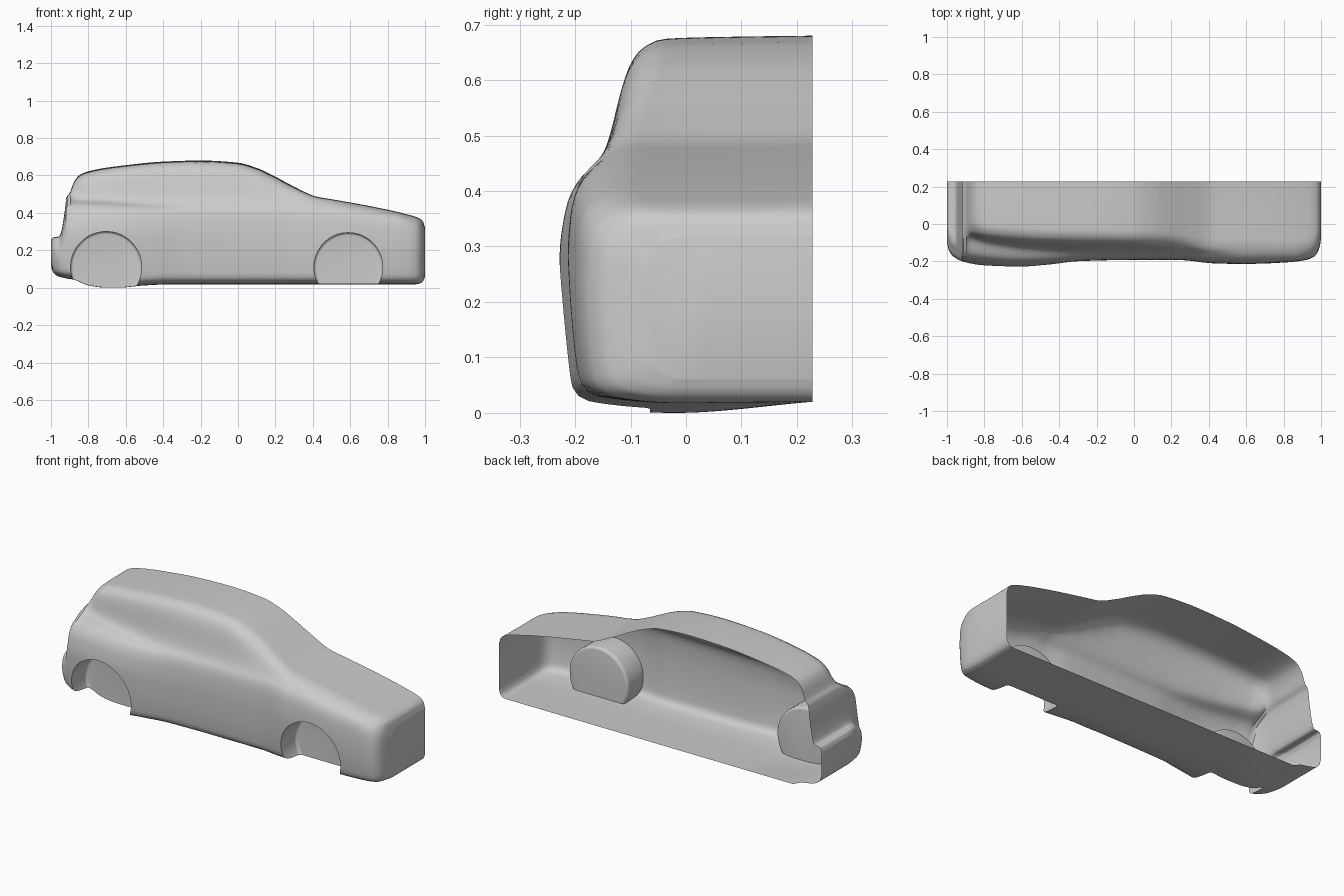
import bpy, bmesh, math

if "Cube" in bpy.data.objects:
    bpy.data.objects.remove(bpy.data.objects["Cube"])

YC = 0.228  # open centre plane of the half shell


def pchip(pts):
    """Smooth curve through (t, value) pairs that never overshoots."""
    t = [p[0] for p in pts]
    v = [p[1] for p in pts]
    n = len(t)
    h = [t[i + 1] - t[i] for i in range(n - 1)]
    d = [(v[i + 1] - v[i]) / h[i] for i in range(n - 1)]
    m = [d[0]] + [0.0] * (n - 2) + [d[-1]]
    for i in range(1, n - 1):
        if d[i - 1] * d[i] > 0:
            a, b = 2 * h[i] + h[i - 1], h[i] + 2 * h[i - 1]
            m[i] = (a + b) / (a / d[i - 1] + b / d[i])

    def f(x):
        x = min(max(x, t[0]), t[-1])
        i = 0
        while i < n - 2 and x > t[i + 1]:
            i += 1
        s = (x - t[i]) / h[i]
        return (v[i] * (1 + 2 * s) * (1 - s) ** 2 + h[i] * m[i] * s * (1 - s) ** 2
                + v[i + 1] * s * s * (3 - 2 * s) + h[i] * m[i + 1] * s * s * (s - 1))
    return f


# Lengthwise curves: roof line, underside, side width, belt height, belt and roof-edge widths
top = pchip([(-1, .25), (-.99, .268), (-.955, .275), (-.945, .30), (-.925, .42), (-.917, .485),
             (-.9, .505), (-.88, .56), (-.85, .60), (-.8, .622), (-.6, .655), (-.4, .674),
             (-.2, .68), (0, .668), (.1, .64), (.2, .593), (.3, .54), (.42, .487), (.5, .473),
             (.7, .437), (.9, .393), (.97, .37), (.99, .352), (1, .32)])
under = pchip([(-1, .12), (-.99, .085), (-.97, .065), (-.92, .05), (-.88, .043), (-.8, .012),
               (-.72, .001), (-.64, 0), (-.5, .012), (-.35, .018), (.95, .018), (.98, .026),
               (.993, .04), (1, .06)])
side = pchip([(-1, -.10), (-.99, -.14), (-.97, -.17), (-.94, -.19), (-.9, -.205), (-.8, -.221),
              (-.62, -.228), (-.45, -.216), (-.3, -.199), (0, -.192), (.25, -.193), (.42, -.21),
              (.6, -.214), (.8, -.206), (.9, -.196), (.95, -.182), (.98, -.155), (.993, -.12),
              (1, -.08)])
belt_z = pchip([(-1, .478), (-.8, .475), (-.6, .462), (-.4, .452), (0, .455), (.4, .455), (1, .44)])
belt_y = pchip([(-1, -.075), (-.98, -.125), (-.94, -.15), (-.915, -.12), (-.88, -.08), (-.8, -.098),
                (-.6, -.13), (-.3, -.15), (.1, -.155), (.4, -.16), (.6, -.18), (.85, -.18),
                (.95, -.155), (.98, -.125), (1, -.06)])
roof_y = pchip([(-1, -.045), (-.98, -.09), (-.94, -.12), (-.91, -.06), (-.88, -.035), (-.8, -.055),
                (-.5, -.08), (0, -.09), (.15, -.095), (.3, -.118), (.42, -.13), (.85, -.14),
                (.95, -.12), (.98, -.095), (1, -.04)])


def section(x, count):
    """Half cross-section of the body, from roof centre round to floor centre."""
    zt, zb, ys, yb, yr = top(x), under(x), side(x), belt_y(x), roof_y(x)
    bz = min(belt_z(x), zt - .035)
    gz = min(.28, zb + .6 * (bz - zb))
    drop = min(.03, (zt - bz) * .3)
    ylow = ys * .93
    pts = [(YC, zt), (.08, zt - .002), (yr + .045, zt - drop * .2), (yr, zt - drop), (yb, bz),
           (yb + .6 * (ys - yb), gz + .8 * (bz - gz)), (yb + .88 * (ys - yb), gz + .5 * (bz - gz)),
           (ys, gz), (ylow, zb + .045), (ylow + .009, zb + .026), (ylow + .035, zb + .012),
           (-.02, zb), (YC, max(zb, .02))]
    t = [0.0]
    for a, b in zip(pts, pts[1:]):
        t.append(t[-1] + math.dist(a, b))
    fy = pchip([(s, p[0]) for s, p in zip(t, pts)])
    fz = pchip([(s, p[1]) for s, p in zip(t, pts)])
    return [(x, fy(t[-1] * i / count), fz(t[-1] * i / count)) for i in range(count + 1)]


# Car body: loft of cross-sections, closed for now so that the wells can be cut
bm = bmesh.new()
N, M = 170, 72
rings = [[bm.verts.new(p) for p in section(-math.cos(math.pi * i / N), M)] for i in range(N + 1)]
for a, b in zip(rings, rings[1:]):
    for j in range(M + 1):
        k = (j + 1) % (M + 1)
        bm.faces.new((a[j], a[k], b[k], b[j]))
bm.faces.new(rings[0])
bm.faces.new(rings[-1])
bmesh.ops.recalc_face_normals(bm, faces=bm.faces)
mesh = bpy.data.meshes.new("car_body")
bm.to_mesh(mesh)
bm.free()
body = bpy.data.objects.new("car_body", mesh)
bpy.context.collection.objects.link(body)

# Wheel wells: round pockets with a softened inner edge
for name, x, z, r in (("rear_well", -.705, .11, .19), ("front_well", .59, .11, .184)):
    bpy.ops.mesh.primitive_cylinder_add(vertices=72, radius=r, depth=.35,
                                        location=(x, -.065 - .175, z),
                                        rotation=(math.pi / 2, 0, 0))
    cutter = bpy.context.object
    cutter.name = name + "_cutter"
    cutter.hide_render = True
    bev = cutter.modifiers.new("round", 'BEVEL')
    bev.width, bev.segments, bev.limit_method = .015, 4, 'ANGLE'
    bev.angle_limit = math.radians(60)
    bpy.context.view_layer.objects.active = body
    cut = body.modifiers.new(name, 'BOOLEAN')
    cut.operation, cut.solver, cut.object = 'DIFFERENCE', 'EXACT', cutter
    bpy.ops.object.modifier_apply(modifier=name)
    bpy.data.objects.remove(cutter)

# Open the shell along the centre plane
bm = bmesh.new()
bm.from_mesh(body.data)
bmesh.ops.delete(bm, geom=[f for f in bm.faces if all(v.co.y > YC - 1e-4 for v in f.verts)],
                 context='FACES')
bm.to_mesh(body.data)
bm.free()

bpy.ops.object.select_all(action='DESELECT')
body.select_set(True)
bpy.context.view_layer.objects.active = body
bpy.ops.object.shade_smooth_by_angle(angle=math.radians(35))
